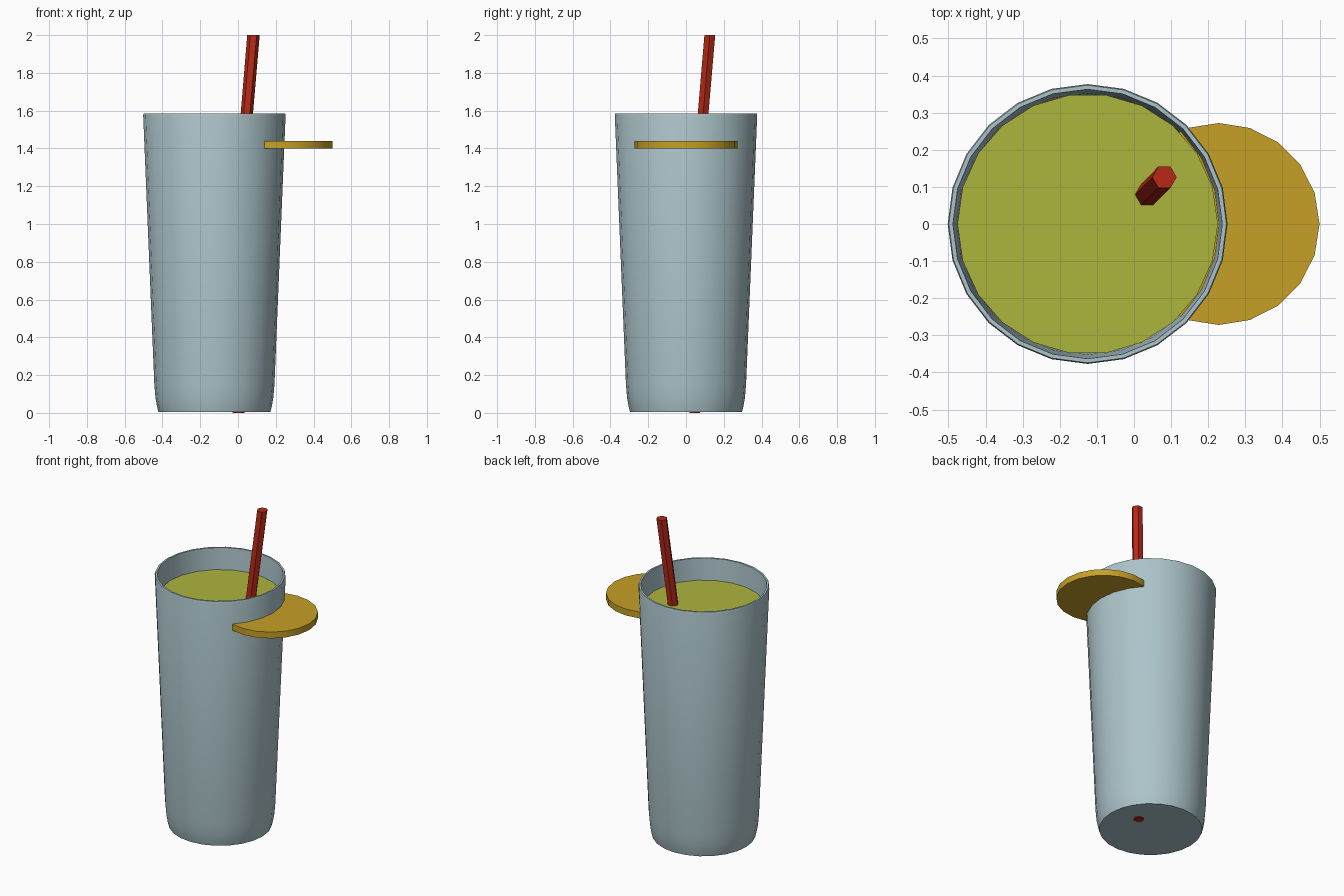
import bpy, bmesh, math
from mathutils import Vector

if "Cube" in bpy.data.objects:
    bpy.data.objects.remove(bpy.data.objects["Cube"])

CX = -0.125  # glass axis


def material(name, rgb):
    """Flat material from 0-255 sRGB values."""
    lin = [((c / 255 + 0.055) / 1.055) ** 2.4 for c in rgb]
    m = bpy.data.materials.new(name)
    m.diffuse_color = (*lin, 1.0)
    m.use_nodes = True
    m.node_tree.nodes["Principled BSDF"].inputs["Base Color"].default_value = m.diffuse_color
    return m


def loft(name, rings, sides, mat, cap_start=True, cap_end=True):
    """Skin horizontal rings given as (centre x, centre y, z, radius)."""
    bm = bmesh.new()
    loops = []
    for x, y, z, r in rings:
        loops.append([bm.verts.new((x + r * math.cos(2 * math.pi * i / sides),
                                    y + r * math.sin(2 * math.pi * i / sides), z))
                      for i in range(sides)])
    for a, b in zip(loops, loops[1:]):
        for i in range(sides):
            j = (i + 1) % sides
            bm.faces.new((a[i], a[j], b[j], b[i]))
    if cap_start:
        bm.faces.new(loops[0][::-1])
    if cap_end:
        bm.faces.new(loops[-1])
    bmesh.ops.recalc_face_normals(bm, faces=bm.faces)
    me = bpy.data.meshes.new(name)
    bm.to_mesh(me)
    bm.free()
    me.materials.append(mat)
    ob = bpy.data.objects.new(name, me)
    bpy.context.collection.objects.link(ob)
    bpy.ops.object.select_all(action='DESELECT')
    ob.select_set(True)
    bpy.context.view_layer.objects.active = ob
    bpy.ops.object.shade_smooth_by_angle(angle=math.radians(30))
    return ob


glass_mat = material("pale_blue_glass", (172, 196, 202))
drink_mat = material("lime_drink", (172, 181, 60))
slice_mat = material("lemon_yellow", (198, 160, 38))
straw_mat = material("straw_red", (182, 40, 22))

# Glass: tapered outer wall, thin rim, inner wall and floor
profile = [(0.296, 0.004), (0.304, 0.035), (0.312, 0.08), (0.318, 0.15),
           (0.377, 1.575), (0.374, 1.586), (0.363, 1.586),
           (0.352, 1.40), (0.296, 0.05)]
loft("glass", [(CX, 0, z, r) for r, z in profile], 24, glass_mat)

# Drink filling the glass
loft("drink", [(CX, 0, 0.06, 0.29), (CX, 0, 1.452, 0.351)], 22, drink_mat)

# Fruit slice pushed through the glass wall
loft("fruit_slice", [(0.228, 0, 1.40, 0.272), (0.228, 0, 1.44, 0.272)], 20, slice_mat)

# Straw: upright below, leaning outward above the bend
loft("straw", [(0.003, 0.047, 0.0, 0.032), (0.003, 0.047, 1.07, 0.032),
               (0.082, 0.126, 2.0, 0.033)], 6, straw_mat)
